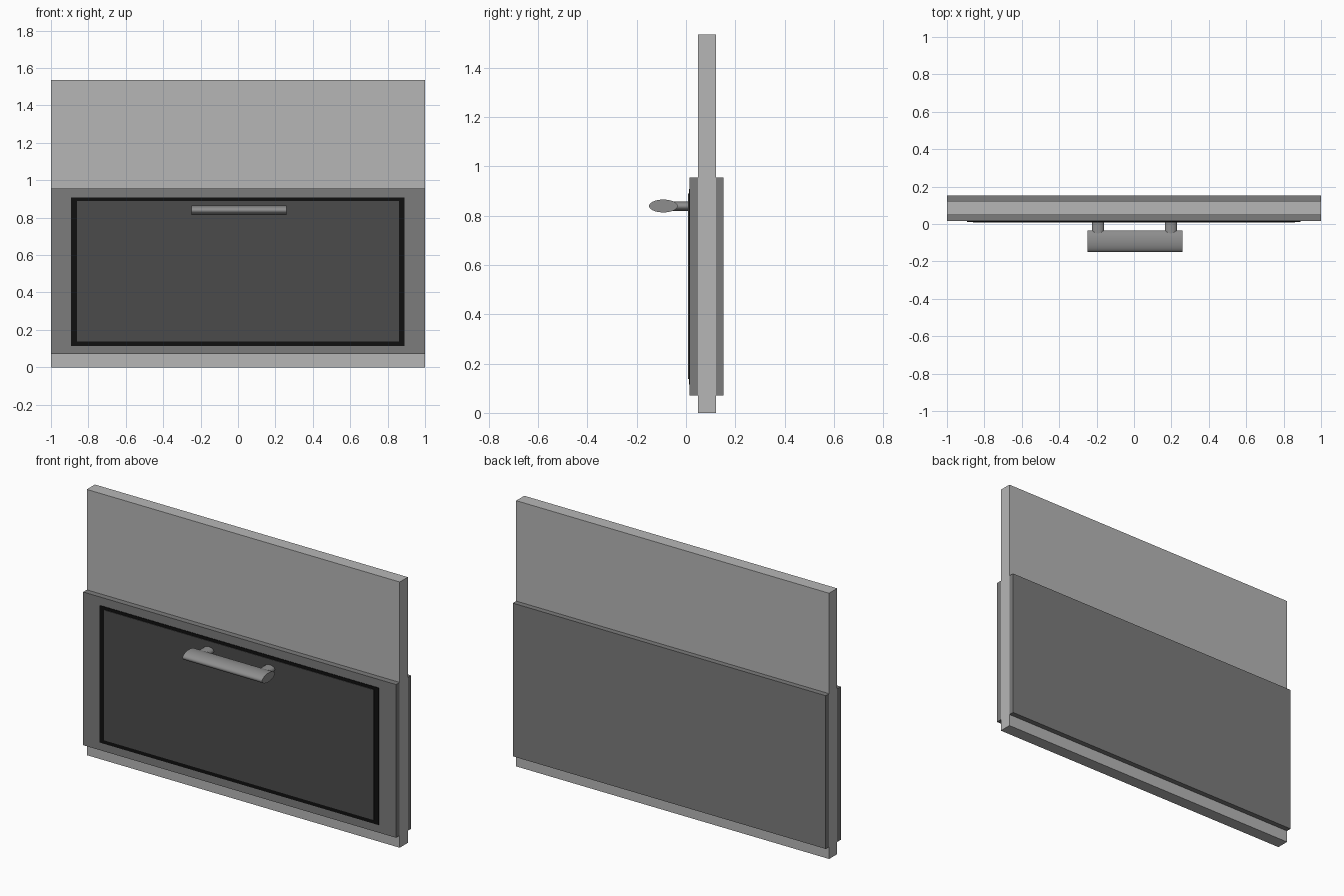
import bpy, math

if "Cube" in bpy.data.objects:
    bpy.data.objects.remove(bpy.data.objects["Cube"])


def mat(name, v):
    m = bpy.data.materials.new(name)
    m.diffuse_color = (v, v, v, 1)
    m.use_nodes = True
    m.node_tree.nodes["Principled BSDF"].inputs["Base Color"].default_value = m.diffuse_color
    return m


light = mat("light_grey", 0.47)
dark = mat("dark_grey", 0.20)
glass = mat("charcoal", 0.07)
black = mat("black", 0.005)
metal = mat("handle_grey", 0.27)


def box(name, x, y, z, m):
    """Box from (min, max) ranges."""
    bpy.ops.mesh.primitive_cube_add(size=1, location=[sum(r) / 2 for r in (x, y, z)])
    o = bpy.context.object
    o.name = name
    o.scale = [r[1] - r[0] for r in (x, y, z)]
    bpy.ops.object.transform_apply(location=False, rotation=False, scale=True)
    o.data.materials.append(m)
    return o


def oval_bar(name, loc, rot, radii, length, m, sides=32):
    """Cylinder with an oval section, turned to lie along an axis."""
    bpy.ops.mesh.primitive_cylinder_add(vertices=sides, radius=1, depth=1, location=loc, rotation=rot)
    o = bpy.context.object
    o.name = name
    o.scale = (radii[0], radii[1], length)
    bpy.ops.object.transform_apply(location=False, rotation=True, scale=True)
    o.data.materials.append(m)
    bpy.ops.object.shade_smooth_by_angle(angle=math.radians(35))
    return o


# tall core panel
box("core_panel", (-1, 1), (0.048, 0.122), (0, 1.535), light)

# dark front and back slabs
box("front_slab", (-1, 1), (0.015, 0.048), (0.07, 0.955), dark)
box("back_slab", (-1, 1), (0.122, 0.153), (0.07, 0.955), dark)

# window: black border plate with charcoal pane in front
box("window_border", (-0.893, 0.89), (0.012, 0.016), (0.115, 0.907), black)
box("window_pane", (-0.862, 0.86), (0.009, 0.013), (0.137, 0.89), glass)

# oval handle bar along x
oval_bar("handle_bar", (0.005, -0.092, 0.839), (0, math.pi / 2, 0), (0.026, 0.058), 0.508, metal)

# handle posts along y
for side, x in (("left", -0.193), ("right", 0.197)):
    oval_bar("handle_post_" + side, (x, -0.023, 0.838), (math.pi / 2, 0, 0), (0.032, 0.019), 0.07, metal)
